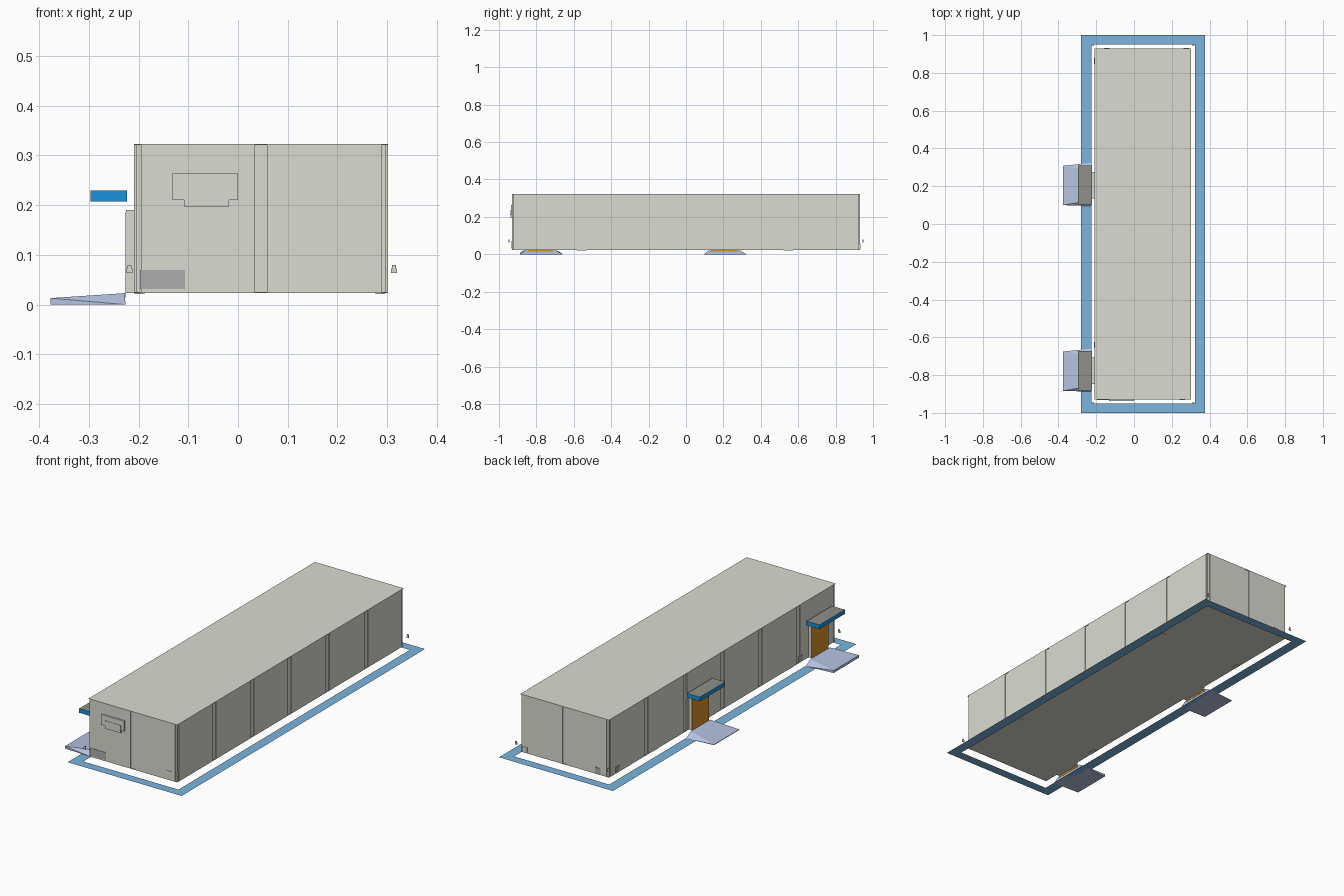
import bpy, bmesh

if "Cube" in bpy.data.objects:
    bpy.data.objects.remove(bpy.data.objects["Cube"])

def mat(name, r, g, b):
    m = bpy.data.materials.new(name)
    m.diffuse_color = (r, g, b, 1)
    m.use_nodes = True
    m.node_tree.nodes["Principled BSDF"].inputs["Base Color"].default_value = m.diffuse_color
    return m

WALL = mat("wall_paint", 0.70, 0.71, 0.64)
BLUE = mat("canopy_blue", 0.01, 0.29, 0.72)
PAVE = mat("paving_blue", 0.20, 0.46, 0.72)
RAMP = mat("ramp_concrete", 0.46, 0.54, 0.75)
DOOR = mat("door_orange", 0.70, 0.28, 0.02)
GREY = mat("panel_grey", 0.42, 0.42, 0.42)
ROOF = mat("canopy_top_grey", 0.28, 0.28, 0.25)

def mesh_object(name, verts, faces, material):
    me = bpy.data.meshes.new(name)
    me.from_pydata(verts, [], faces)
    bm = bmesh.new()
    bm.from_mesh(me)
    bmesh.ops.recalc_face_normals(bm, faces=bm.faces)
    bm.to_mesh(me)
    bm.free()
    me.materials.append(material)
    ob = bpy.data.objects.new(name, me)
    bpy.context.collection.objects.link(ob)
    return ob

BOX = [(0, 1, 3, 2), (4, 6, 7, 5), (0, 4, 5, 1), (2, 3, 7, 6), (0, 2, 6, 4), (1, 5, 7, 3)]

def box(name, x, y, z, material=WALL):
    return mesh_object(name, [(a, b, c) for a in x for b in y for c in z], BOX, material)

# Building body: recessed core, floor and roof sheets
X0, X1, Y, Z0, Z1, D = -0.209, 0.302, 0.93, 0.0235, 0.323, 0.004
box("wall_core", (X0 + D, X1 - D), (-Y + D, Y - D), (Z0, Z1 - 0.001))
box("roof", (X0, X1), (-Y, Y), (Z1 - 0.002, Z1))
box("floor", (X0, X1), (-Y, Y), (Z0, Z0 + 0.002))

# Wall panels with recessed joints between them
edges = [-0.918, -0.625, -0.3125, -0.005, 0.305, 0.625, 0.918]
for i in range(6):
    a = edges[i] + (0.014 if i else 0)
    b = edges[i + 1] - (0.014 if i < 5 else 0)
    box("right_wall_panel", (X1 - D, X1), (a, b), (Z0, Z1 - 0.002))
    box("left_wall_panel", (X0, X0 + D), (a, b), (Z0, Z1 - 0.002))
for a, b in ((-0.195, 0.033), (0.058, 0.288)):
    box("front_wall_panel", (a, b), (-Y, -Y + D), (Z0, Z1 - 0.002))
    box("back_wall_panel", (a, b), (Y - D, Y), (Z0, Z1 - 0.002))

# Front wall fittings
box("front_upper_box", (-0.132, 0.0), (-0.936, -Y), (0.21, 0.264))
box("front_lower_box", (-0.109, -0.018), (-0.938, -Y), (0.197, 0.237))
box("front_grey_panel", (-0.197, -0.107), (-0.932, -Y), (0.031, 0.07), GREY)
box("front_vent", (0.241, 0.269), (-0.932, -Y), (0.045, 0.071))

# Back and left wall vents
box("back_vent", (0.262, 0.292), (Y, 0.932), (0.028, 0.054))
box("back_grey_vent", (-0.16, -0.13), (Y, 0.932), (0.028, 0.058), GREY)
for y in (0.862, -0.64):
    box("left_vent", (X0 - 0.002, X0), (y - 0.016, y + 0.016), (0.03, 0.058), GREY)

# Small markers floating off each corner, and lips under the floor
for x in (-0.218, 0.314):
    for s in (-1, 1):
        box("corner_marker", (x - 0.006, x + 0.006), (s * 0.947 - 0.002, s * 0.947 + 0.002), (0.063, 0.073))
        box("corner_marker_cap", (x - 0.004, x + 0.004), (s * 0.947 - 0.002, s * 0.947 + 0.002), (0.073, 0.08))
for x in (-0.198, 0.286):
    for y in (-0.557, 0.547):
        box("floor_lip", (x - 0.01, x + 0.01), (y - 0.025, y + 0.025), (0.0215, Z0))

# Entrances: porch, door, canopy and flared ramp
for y, edge_z in ((-0.778, 0.013), (0.205, 0.003)):
    box("door_frame", (-0.225, X0), (y - 0.07, y + 0.07), (Z0, 0.19))
    box("door", (-0.2265, -0.225), (y - 0.07, y + 0.07), (0.014, 0.186), DOOR)
    canopy = box("canopy", (-0.297, -0.223), (y - 0.103, y + 0.105), (0.207, 0.229), BLUE)
    canopy.data.materials.append(ROOF)
    for p in canopy.data.polygons:
        if p.normal.z > 0.9:
            p.material_index = 1
    xo, xi, xt = -0.377, -0.2265, -0.227
    verts = [(xo, y - 0.105, 0), (xo, y + 0.103, 0), (xi, y + 0.118, 0), (xi, y - 0.11, 0),
             (xo, y - 0.105, edge_z), (xo, y + 0.103, edge_z),
             (xt, y + 0.08, 0.023), (xt, y - 0.08, 0.023)]
    faces = [(0, 3, 2, 1), (4, 5, 6, 7), (0, 1, 5, 4), (2, 3, 7, 6),
             (1, 2, 5), (2, 6, 5), (0, 4, 3), (4, 7, 3)]
    mesh_object("entrance_ramp", verts, faces, RAMP)

# Flat paving border around the building
def loop(x0, x1, y):
    return [(x0, -y, 0), (x1, -y, 0), (x1, y, 0), (x0, y, 0)]

mesh_object("paving_border", loop(-0.28, 0.376, 1.0) + loop(-0.224, 0.323, 0.951),
            [(i, (i + 1) % 4, (i + 1) % 4 + 4, i + 4) for i in range(4)], PAVE)
